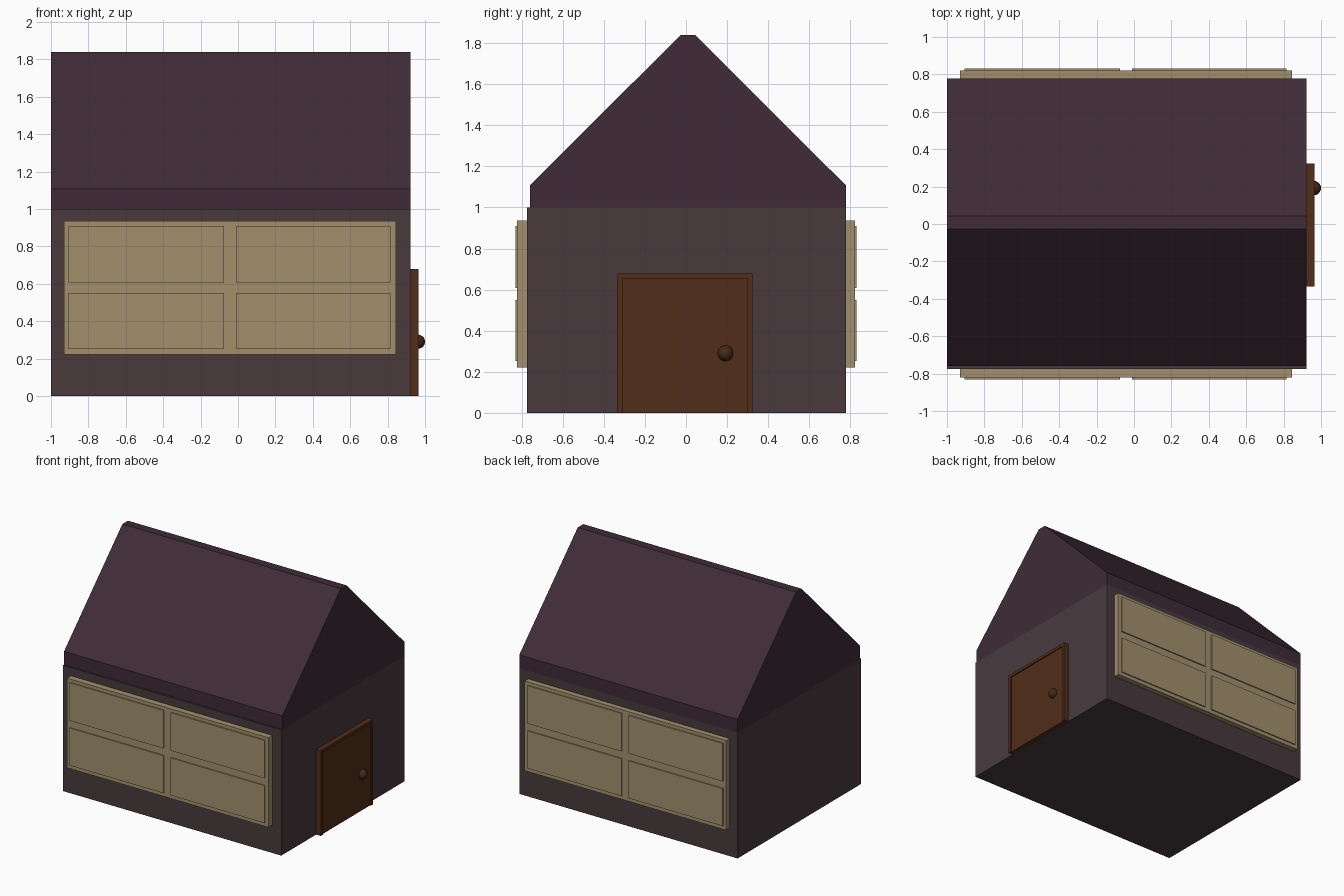
import bpy, bmesh

if "Cube" in bpy.data.objects:
    bpy.data.objects.remove(bpy.data.objects["Cube"])


def material(name, rgb):
    m = bpy.data.materials.new(name)
    m.diffuse_color = (*rgb, 1)
    m.use_nodes = True
    m.node_tree.nodes["Principled BSDF"].inputs["Base Color"].default_value = m.diffuse_color
    return m


WALL = material("wall_paint", (0.065, 0.042, 0.048))
ROOF = material("roof_paint", (0.050, 0.024, 0.037))
CREAM = material("window_cream", (0.36, 0.28, 0.155))
WOOD = material("door_wood", (0.082, 0.026, 0.009))
KNOB = material("knob_wood", (0.06, 0.022, 0.01))


def finish(bm, name, mat):
    bmesh.ops.recalc_face_normals(bm, faces=bm.faces)
    me = bpy.data.meshes.new(name)
    bm.to_mesh(me)
    bm.free()
    me.materials.append(mat)
    ob = bpy.data.objects.new(name, me)
    bpy.context.collection.objects.link(ob)
    return ob


def box(name, mat, x, y, z):
    bm = bmesh.new()
    bmesh.ops.create_cube(bm, size=1)
    for v in bm.verts:
        v.co = [r[0] + (c + 0.5) * (r[1] - r[0]) for c, r in zip(v.co, (x, y, z))]
    return finish(bm, name, mat)


def prism(name, mat, profile, x0, x1):
    bm = bmesh.new()
    face = bm.faces.new([bm.verts.new((x0, y, z)) for y, z in profile])
    new = bmesh.ops.extrude_face_region(bm, geom=[face])["geom"]
    verts = [g for g in new if isinstance(g, bmesh.types.BMVert)]
    bmesh.ops.translate(bm, verts=verts, vec=(x1 - x0, 0, 0))
    return finish(bm, name, mat)


# Walls and gabled roof with a narrow flat ridge
box("walls", WALL, (-1, 0.923), (-0.774, 0.779), (0, 1))
prism("roof", ROOF, [(-0.76, 1), (0.779, 1), (0.779, 1.107), (0.044, 1.84),
                     (-0.026, 1.84), (-0.76, 1.107)], -1, 0.923)

# Large windows on both long sides, each with four slightly raised panes
for side, s in (("front", -1), ("back", 1)):
    def depth(a, b):
        return tuple(sorted((s * a, s * b)))
    box(side + "_window_frame", CREAM, (-0.93, 0.846), depth(0.76, 0.822), (0.222, 0.936))
    for i, x in enumerate(((-0.905, -0.076), (-0.012, 0.815))):
        for j, z in enumerate(((0.252, 0.55), (0.608, 0.91))):
            box(f"{side}_window_pane_{i}{j}", CREAM, x, depth(0.815, 0.831), z)

# Door: frame open at the bottom around a shallow panel
box("door_frame_left", WOOD, (0.915, 0.964), (-0.335, -0.31), (0, 0.678))
box("door_frame_right", WOOD, (0.915, 0.964), (0.299, 0.324), (0, 0.678))
box("door_frame_top", WOOD, (0.915, 0.964), (-0.31, 0.299), (0.655, 0.678))
box("door_panel", WOOD, (0.915, 0.956), (-0.31, 0.299), (0, 0.655))

# Round door knob
bpy.ops.mesh.primitive_uv_sphere_add(segments=24, ring_count=12, radius=0.038,
                                     location=(0.962, 0.192, 0.29))
knob = bpy.context.object
knob.name = "door_knob"
knob.data.materials.append(KNOB)
bpy.ops.object.shade_smooth()
